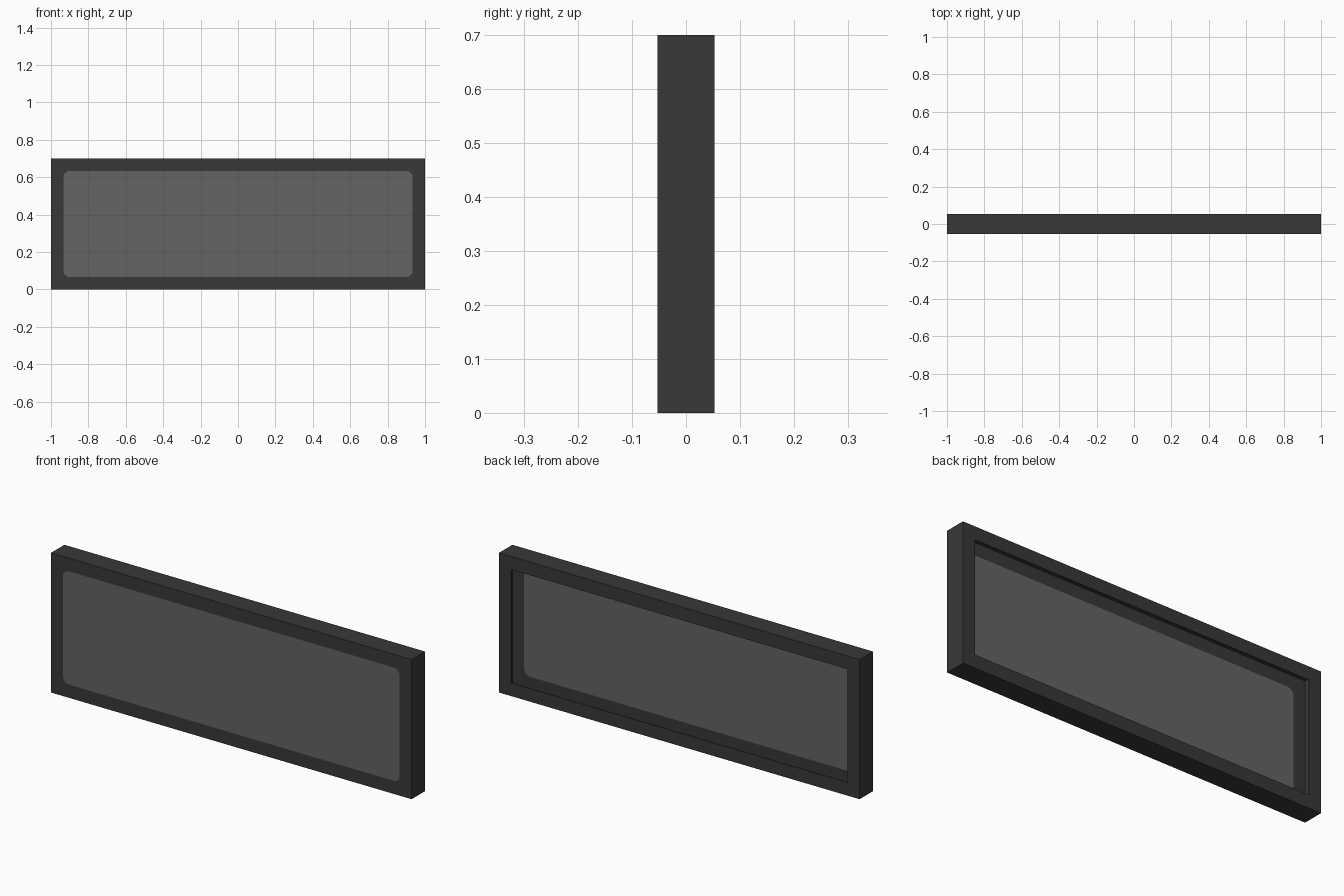
import bpy, bmesh, math

W, H, D = 2.0, 0.70, 0.106      # overall width, height, depth
BORDER, RADIUS = 0.066, 0.035   # frame border and pane corner radius
SKIN = 0.003                    # sheet thickness

cube = bpy.data.objects.get("Cube")
if cube:
    bpy.data.objects.remove(cube, do_unlink=True)


def material(name, value):
    mat = bpy.data.materials.new(name)
    mat.use_nodes = True
    color = (value, value, value, 1.0)
    mat.diffuse_color = color
    mat.node_tree.nodes["Principled BSDF"].inputs["Base Color"].default_value = color
    return mat


def corner_arcs(bm, y, inset, radius=0.0, steps=0):
    """Four corner vertex lists of a rounded rectangle in the xz plane."""
    arcs = []
    for i, (sx, sz) in enumerate(((1, 1), (-1, 1), (-1, -1), (1, -1))):
        cx = sx * (W / 2 - inset - radius)
        cz = H / 2 + sz * (H / 2 - inset - radius)
        arc = []
        for k in range(steps + 1):
            a = math.pi / 2 * (i + k / max(steps, 1))
            arc.append(bm.verts.new((cx + radius * math.cos(a), y, cz + radius * math.sin(a))))
        arcs.append(arc)
    return arcs


def border_face(bm, outer, arcs):
    """Fill between four outer corners and the opening."""
    for i in range(4):
        j = (i + 1) % 4
        for a, b in zip(arcs[i], arcs[i][1:]):
            bm.faces.new((outer[i], a, b))
        bm.faces.new((outer[i], arcs[i][-1], arcs[j][0], outer[j]))


def finish(bm, name, mat):
    mesh = bpy.data.meshes.new(name)
    bm.to_mesh(mesh)
    bm.free()
    mesh.materials.append(mat)
    obj = bpy.data.objects.new(name, mesh)
    bpy.context.collection.objects.link(obj)
    solid = obj.modifiers.new("sheet thickness", 'SOLIDIFY')
    solid.thickness = SKIN
    solid.offset = -1
    return obj


# Hollow frame: rounded opening in front, square opening behind
bm = bmesh.new()
front = [c[0] for c in corner_arcs(bm, -D / 2, 0)]
back = [c[0] for c in corner_arcs(bm, D / 2, 0)]
border_face(bm, front, corner_arcs(bm, -D / 2, BORDER, RADIUS, 6))
border_face(bm, back, corner_arcs(bm, D / 2, BORDER))
for i in range(4):
    j = (i + 1) % 4
    bm.faces.new((front[i], front[j], back[j], back[i]))
bmesh.ops.recalc_face_normals(bm, faces=bm.faces)
finish(bm, "window_frame", material("dark frame grey", 0.0395))

# Pane set flush in the front opening
bm = bmesh.new()
loop = [v for arc in corner_arcs(bm, -D / 2, BORDER, RADIUS, 6) for v in arc]
pane = bm.faces.new(loop)
pane.normal_update()
if pane.normal.y > 0:
    pane.normal_flip()
finish(bm, "glass_pane", material("smoky glass grey", 0.127))
